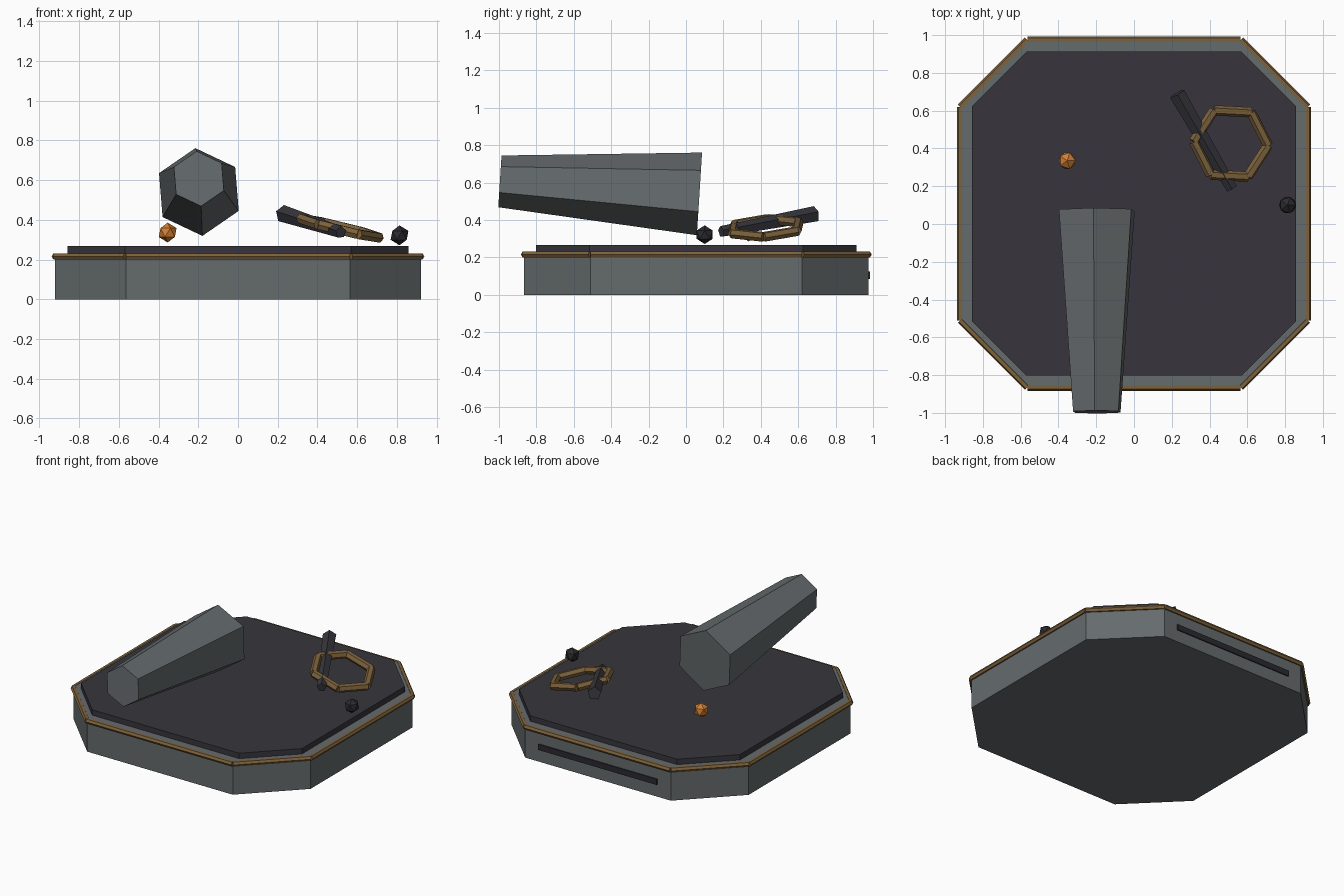
import bpy, bmesh, math
from mathutils import Vector, Matrix

cube = bpy.data.objects.get("Cube")
if cube:
    bpy.data.objects.remove(cube, do_unlink=True)


def material(name, rgb):
    m = bpy.data.materials.new(name)
    m.use_nodes = True
    m.diffuse_color = (*rgb, 1)
    m.node_tree.nodes["Principled BSDF"].inputs["Base Color"].default_value = (*rgb, 1)
    return m


STONE = material("grey stone", (0.130, 0.146, 0.152))
DARK = material("dark slate", (0.038, 0.036, 0.045))
BRONZE = material("bronze", (0.205, 0.122, 0.045))
EMBER = material("orange ember", (0.65, 0.215, 0.035))
BLACK = material("black iron", (0.024, 0.024, 0.030))


def finish(name, bm, mat):
    bmesh.ops.recalc_face_normals(bm, faces=bm.faces[:])
    mesh = bpy.data.meshes.new(name)
    bm.to_mesh(mesh)
    bm.free()
    mesh.materials.append(mat)
    ob = bpy.data.objects.new(name, mesh)
    bpy.context.collection.objects.link(ob)
    return ob


def add_beam(bm, a, b, r1, r2, sides, up=(0, 0, 1), turn=0.0):
    """Tapered prism from a to b; turn is the angle of its first corner."""
    a, b = Vector(a), Vector(b)
    axis = (b - a).normalized()
    side = axis.cross(Vector(up)).normalized()
    top = side.cross(axis)
    rings = []
    for p, r in ((a, r1), (b, r2)):
        ring = []
        for i in range(sides):
            t = turn + math.tau * i / sides
            ring.append(bm.verts.new(p + r * (math.cos(t) * side + math.sin(t) * top)))
        rings.append(ring)
    lo, hi = rings
    bm.faces.new(lo)
    bm.faces.new(hi)
    for i in range(sides):
        j = (i + 1) % sides
        bm.faces.new((lo[i], lo[j], hi[j], hi[i]))


def octagon(half, corner, z):
    quarter = [(half, -corner), (half, corner)]
    pts = []
    for k in range(4):
        turn = Matrix.Rotation(k * math.pi / 2, 3, 'Z')
        pts += [turn @ Vector((x, y, 0)) + Vector((0, CENTRE_Y, z)) for x, y in quarter]
    return pts


def slab(name, half, corner, z0, z1, mat):
    bm = bmesh.new()
    face = bm.faces.new([bm.verts.new(p) for p in octagon(half, corner, z0)])
    new = bmesh.ops.extrude_face_region(bm, geom=[face])["geom"]
    bmesh.ops.translate(bm, vec=(0, 0, z1 - z0),
                        verts=[g for g in new if isinstance(g, bmesh.types.BMVert)])
    return finish(name, bm, mat)


def beam_loop(name, pts, radius, up):
    bm = bmesh.new()
    for i, p in enumerate(pts):
        add_beam(bm, p, pts[(i + 1) % len(pts)], radius, radius, 6, up)
    return finish(name, bm, BRONZE)


def ball(name, centre, mat):
    bm = bmesh.new()
    bmesh.ops.create_icosphere(bm, subdivisions=1, radius=0.05,
                               matrix=Matrix.Translation(centre))
    return finish(name, bm, mat)


# Platform: stone base, dark deck and bronze edge trim
CENTRE_Y = 0.055
slab("base", 0.92, 0.565, 0, 0.23, STONE)
slab("deck", 0.857, 0.57, 0.225, 0.268, DARK)
beam_loop("edge_trim", octagon(0.92, 0.565, 0.216), 0.018, (0, 0, 1))

# Slot plate on the back of the base
bm = bmesh.new()
bmesh.ops.create_cube(bm, matrix=Matrix.Translation((0, 0.978, 0.105))
                      @ Matrix.Diagonal((0.92, 0.009, 0.04, 1)))
finish("back_slot", bm, BLACK)

# Fallen tapered column
bm = bmesh.new()
add_beam(bm, (-0.197, 0.072, 0.54), (-0.197, -0.995, 0.607), 0.222, 0.139, 6,
         turn=math.radians(85.4))
finish("fallen_column", bm, STONE)

# Tilted bronze ring made of six straight beams
normal = Vector((0.24, -0.05, 1)).normalized()
ring = []
for k in range(6):
    t = math.radians(60 * k - 3)
    x, y = 0.197 * math.cos(t), 0.197 * math.sin(t)
    ring.append(Vector((0.513 + x, 0.426 + y, 0.358 - 0.24 * x + 0.05 * y)))
beam_loop("broken_ring", ring, 0.027, normal)

# Dark shard lying across the ring
bm = bmesh.new()
add_beam(bm, (0.228, 0.69, 0.43), (0.518, 0.188, 0.337), 0.045, 0.031, 5, turn=0.3)
finish("shard", bm, DARK)

# Small loose stones
ball("ember_stone", (-0.354, 0.335, 0.336), EMBER)
ball("iron_stone", (0.813, 0.1, 0.322), BLACK)
